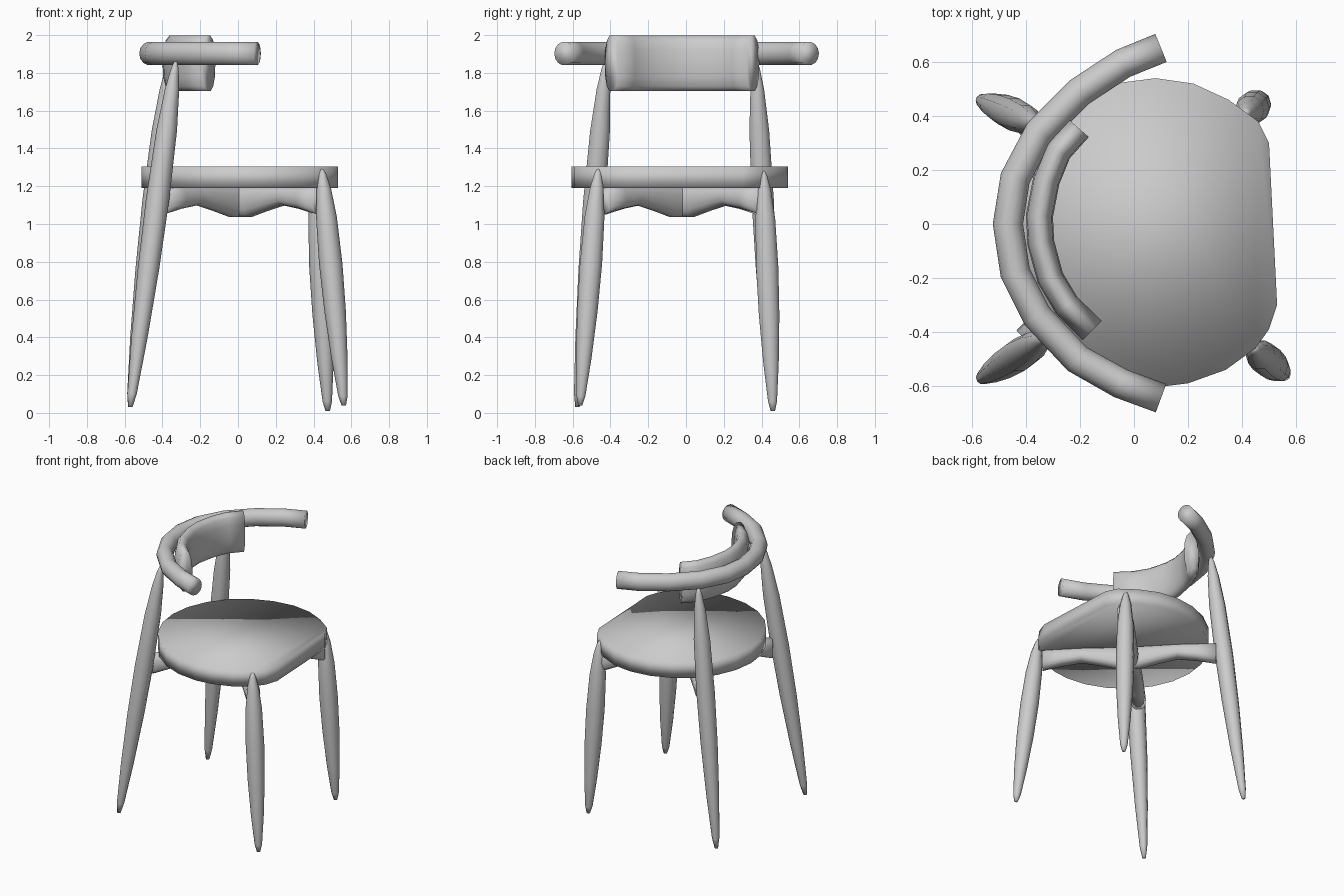
import bpy, bmesh
from math import sin, cos, pi, copysign
from mathutils import Vector

if "Cube" in bpy.data.objects:
    bpy.data.objects.remove(bpy.data.objects["Cube"])

grey = bpy.data.materials.new("plain_grey")
grey.use_nodes = True
grey.diffuse_color = (0.6, 0.6, 0.6, 1)
grey.node_tree.nodes["Principled BSDF"].inputs["Base Color"].default_value = (0.6, 0.6, 0.6, 1)

UP = Vector((0, 0, 1))


def loft(name, rings):
    """Skin a list of equal-length point rings, cap both ends, shade smooth."""
    bm = bmesh.new()
    loops = [[bm.verts.new(p) for p in ring] for ring in rings]
    for a, b in zip(loops, loops[1:]):
        for i in range(len(a)):
            j = (i + 1) % len(a)
            bm.faces.new((a[i], a[j], b[j], b[i]))
    bm.faces.new(loops[0])
    bm.faces.new(loops[-1])
    bmesh.ops.recalc_face_normals(bm, faces=bm.faces)
    for f in bm.faces:
        f.smooth = True
    mesh = bpy.data.meshes.new(name)
    bm.to_mesh(mesh)
    bm.free()
    mesh.materials.append(grey)
    obj = bpy.data.objects.new(name, mesh)
    bpy.context.collection.objects.link(obj)
    return obj


def oval(centre, u, v, sides=12, power=1.0):
    """Oval ring; a power below one squares it off."""
    pts = []
    for i in range(sides):
        a = 2 * pi * i / sides
        c, s = (copysign(abs(w) ** power, w) for w in (cos(a), sin(a)))
        pts.append(centre + u * c + v * s)
    return pts


def sweep(name, path, width, height, power=1.0):
    """Sweep an upright oval along a level path of (x, y) points."""
    rings = []
    for i, p in enumerate(path):
        before, after = path[max(i - 1, 0)], path[min(i + 1, len(path) - 1)]
        t = (Vector(after) - Vector(before)).normalized()
        side = Vector((-t.y, t.x, 0))
        low, high = height(i)
        rings.append(oval(Vector((*p, (low + high) / 2)), side * width,
                          UP * (high - low) / 2, 14, power))
    return loft(name, rings)


# Spindle legs: share of length from the foot, radius
SPINDLE = [(0, .012), (.04, .025), (.2, .043), (.4, .057), (.6, .062),
           (.8, .055), (.92, .038), (.98, .02), (1, .008)]
LEGS = {
    "front_left_leg": ((.475, .46, .01), (.415, .41, 1.28)),
    "front_right_leg": ((.56, -.56, .04), (.445, -.465, 1.29)),
    "back_left_leg": ((-.57, .46, .03), (-.36, .37, 1.86)),
    "back_right_leg": ((-.57, -.575, .03), (-.33, -.425, 1.86)),
}
for name, (foot, top) in LEGS.items():
    foot, top = Vector(foot), Vector(top)
    loft(name, [oval(foot.lerp(top, t), Vector((r, 0, 0)), Vector((0, r, 0)), 10)
                for t, r in SPINDLE])

# Seat slab: nearly straight front edge, rounded back
outline = [(.08, -.605), (.2, -.59), (.34, -.54), (.45, -.46), (.5, -.39), (.53, -.3),
           (.5, .3), (.46, .38), (.35, .46), (.22, .52), (.08, .54)]
for i in range(1, 12):
    a = pi / 2 + pi * i / 12
    outline.append((.08 + .59 * cos(a), -.033 + .573 * sin(a)))
loft("seat", [[Vector((x, y, z)) for x, y in outline] for z in (1.19, 1.305)])

# Crossed stretchers with a wavy lower edge
WAVE = [1.05, 1.08, 1.1, 1.07, 1.035, 1.035, 1.07, 1.1, 1.08, 1.05]
for name, start, end in (("stretcher_a", (-.4, -.43), (.42, .4)),
                         ("stretcher_b", (-.4, .38), (.43, -.44))):
    start, end = Vector(start), Vector(end)
    path = [tuple(start.lerp(end, i / 9)) for i in range(10)]
    sweep(name, path, .05, lambda i: (WAVE[i], 1.195), .8)

# Curved arm rail
RAIL = [(.1, .652), (-.04, .595), (-.2, .49), (-.35, .34), (-.44, .17), (-.467, 0),
        (-.44, -.18), (-.36, -.34), (-.21, -.5), (-.05, -.59), (.1, -.645)]
sweep("arm_rail", RAIL, .056, lambda i: (1.84, 1.965))

# Curved back pad
PAD = [(-.205, .355), (-.28, .27), (-.325, .16), (-.35, .03), (-.345, -.07),
       (-.31, -.2), (-.25, -.3), (-.155, -.395)]
sweep("back_pad", PAD, .05, lambda i: (1.7, 2.0), .85)
